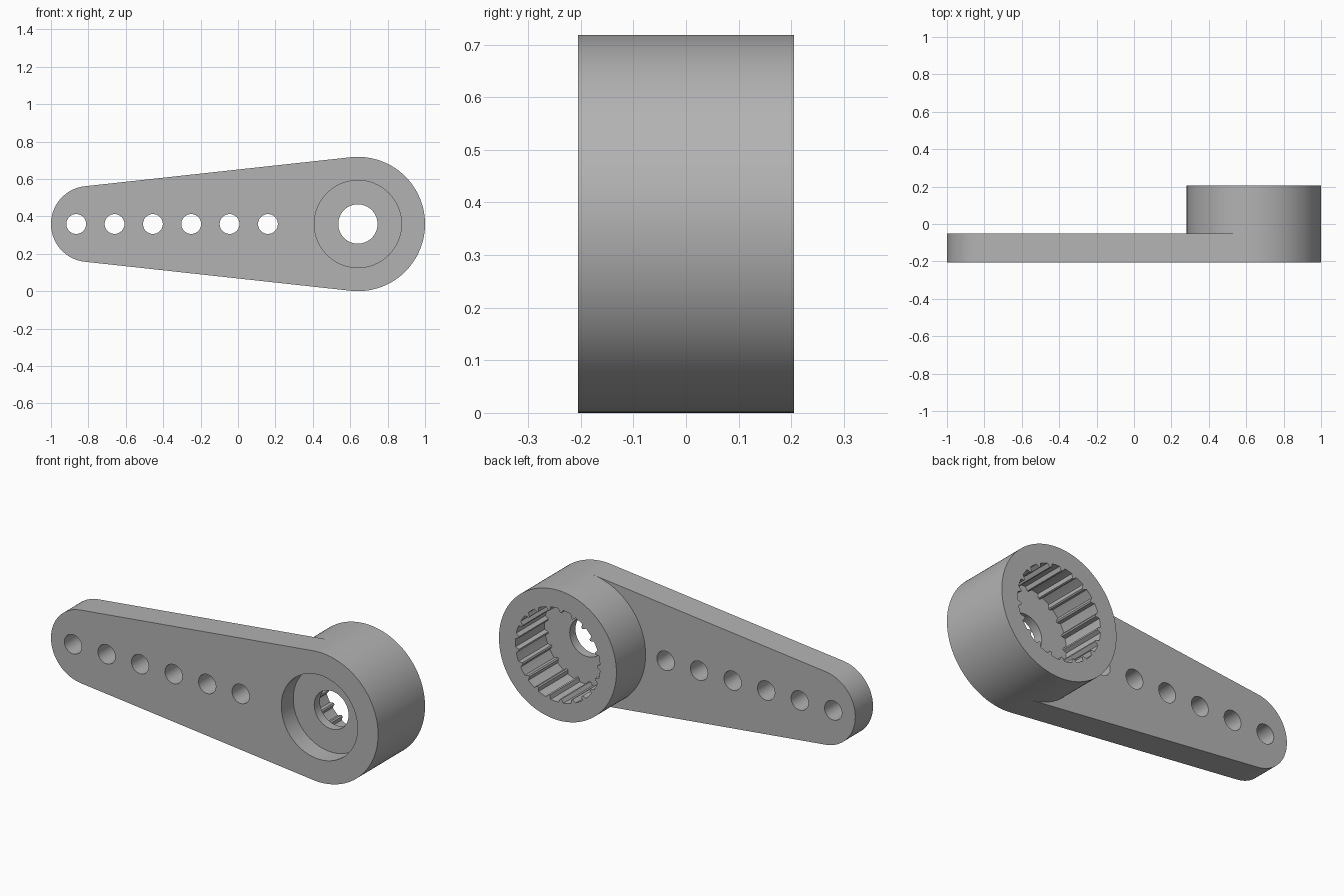
import bpy, bmesh
from math import sin, cos, pi, asin

old = bpy.data.objects.get("Cube")
if old:
    bpy.data.objects.remove(old)

FRONT, BACK, ARM_BACK = -0.205, 0.205, -0.05
HUB_X, HUB_R = 0.641, 0.359
TIP_X, TIP_R = -0.797, 0.203
MID_Z = HUB_R

grey = bpy.data.materials.new("grey plastic")
grey.use_nodes = True
colour = (0.45, 0.45, 0.45, 1)
grey.diffuse_color = colour
grey.node_tree.nodes["Principled BSDF"].inputs["Base Color"].default_value = colour


def arc(x, r, start, end, steps):
    """Points along an arc in the x-z plane."""
    return [(x + r * cos(start + (end - start) * i / steps),
             MID_Z + r * sin(start + (end - start) * i / steps)) for i in range(steps + 1)]


def circle(x, r, sides, start=0):
    return arc(x, r, start, start + 2 * pi, sides)[:-1]


def prism(name, outline, y0, y1):
    """Solid made by extruding an outline along y."""
    bm = bmesh.new()
    face = bm.faces.new([bm.verts.new((x, y0, z)) for x, z in outline])
    out = bmesh.ops.extrude_face_region(bm, geom=[face])["geom"]
    bmesh.ops.translate(bm, vec=(0, y1 - y0, 0),
                        verts=[v for v in out if isinstance(v, bmesh.types.BMVert)])
    bmesh.ops.recalc_face_normals(bm, faces=bm.faces)
    mesh = bpy.data.meshes.new(name)
    bm.to_mesh(mesh)
    bm.free()
    mesh.materials.append(grey)
    obj = bpy.data.objects.new(name, mesh)
    bpy.context.collection.objects.link(obj)
    return obj


def combine(target, other, operation):
    """Boolean with a helper, which is then removed."""
    mod = target.modifiers.new(operation, 'BOOLEAN')
    mod.operation, mod.solver, mod.object = operation, 'EXACT', other
    bpy.context.view_layer.objects.active = target
    bpy.ops.object.modifier_apply(modifier=mod.name)
    bpy.data.objects.remove(other)


# Tapered arm, tangent to the hub and the rounded tip
tangent = pi / 2 + asin((HUB_R - TIP_R) / (HUB_X - TIP_X))
hub_ends = arc(HUB_X, HUB_R, -tangent, tangent, 1)
outline = arc(TIP_X, TIP_R, tangent, 2 * pi - tangent, 48) + [hub_ends[0], (HUB_X, MID_Z), hub_ends[1]]
horn = prism("servo_arm", outline, FRONT, ARM_BACK)

# Tall hub
combine(horn, prism("hub", circle(HUB_X, HUB_R, 128, tangent), FRONT, BACK), 'UNION')

# Row of linkage holes
for i in range(6):
    hole = circle(-0.865 + 0.205 * i, 0.053, 40)
    combine(horn, prism("linkage_hole", hole, FRONT - 0.1, BACK), 'DIFFERENCE')

# Screw recess in the front and screw hole through the web
combine(horn, prism("screw_recess", circle(HUB_X, 0.233, 96), FRONT - 0.1, -0.10), 'DIFFERENCE')
combine(horn, prism("screw_hole", circle(HUB_X, 0.105, 64), FRONT, 0.1), 'DIFFERENCE')

# Splined socket in the back
TEETH, ROOT, CREST = 21, 0.259, 0.239
socket = []
for i in range(TEETH):
    for r, part in ((ROOT, -0.3), (ROOT, 0), (ROOT, 0.3), (CREST, 0.44), (CREST, 0.56)):
        a = 2 * pi * (i + part) / TEETH
        socket.append((HUB_X + r * cos(a), MID_Z + r * sin(a)))
combine(horn, prism("spline_socket", socket, ARM_BACK, BACK + 0.1), 'DIFFERENCE')

bpy.ops.object.select_all(action='DESELECT')
horn.select_set(True)
bpy.context.view_layer.objects.active = horn
bpy.ops.object.shade_smooth_by_angle(angle=0.35)
